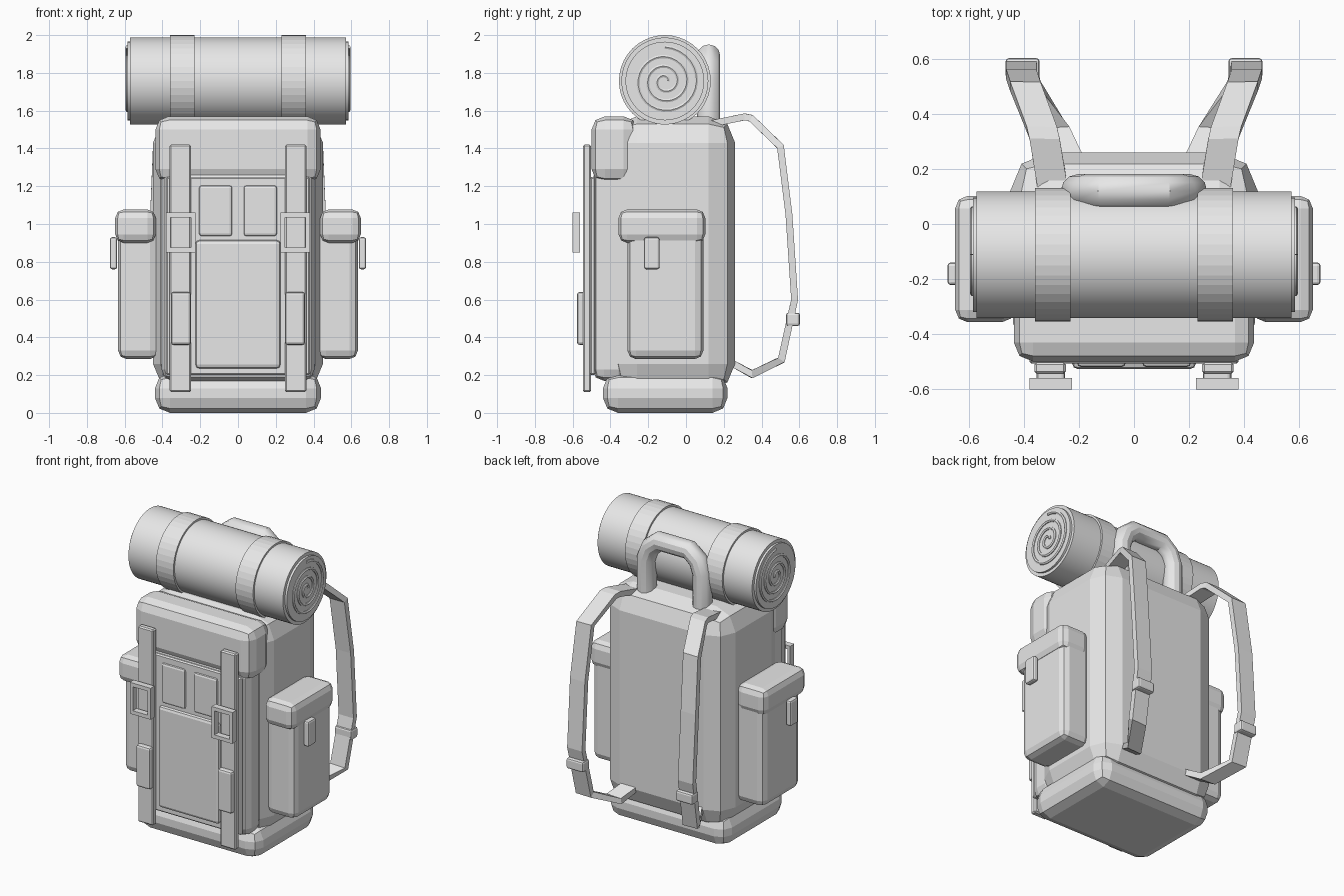
import bpy, bmesh, math
from mathutils import Matrix

if "Cube" in bpy.data.objects:
    bpy.data.objects.remove(bpy.data.objects["Cube"], do_unlink=True)

grey = bpy.data.materials.new("plain_grey")
grey.use_nodes = True
grey.diffuse_color = (0.8, 0.8, 0.8, 1)
grey.node_tree.nodes["Principled BSDF"].inputs["Base Color"].default_value = (0.8, 0.8, 0.8, 1)


def add(name, data):
    obj = bpy.data.objects.new(name, data)
    bpy.context.scene.collection.objects.link(obj)
    data.materials.append(grey)
    return obj


def activate(obj):
    bpy.ops.object.select_all(action='DESELECT')
    obj.select_set(True)
    bpy.context.view_layer.objects.active = obj


def from_bmesh(name, bm):
    bmesh.ops.recalc_face_normals(bm, faces=bm.faces)
    mesh = bpy.data.meshes.new(name)
    bm.to_mesh(mesh)
    bm.free()
    return add(name, mesh)


def box(name, x, y, z, bevel=0.0, segments=2):
    """Bevelled box from its x, y and z ranges."""
    bm = bmesh.new()
    bmesh.ops.create_cube(bm, size=1)
    for v in bm.verts:
        for i, (lo, hi) in enumerate((x, y, z)):
            v.co[i] = (lo + hi) / 2 + v.co[i] * abs(hi - lo)
    if bevel:
        bmesh.ops.bevel(bm, geom=bm.edges[:], offset=bevel, segments=segments,
                        profile=0.5, affect='EDGES', clamp_overlap=True)
    return from_bmesh(name, bm)


def cylinder_x(name, x, radius, sides=48, smooth=True):
    """Cylinder along x, centred on the bedroll axis."""
    bm = bmesh.new()
    bmesh.ops.create_cone(bm, cap_ends=True, segments=sides, radius1=radius,
                          radius2=radius, depth=x[1] - x[0])
    bm.transform(Matrix.Translation(((x[0] + x[1]) / 2, ROLL_Y, ROLL_Z))
                 @ Matrix.Rotation(math.pi / 2, 4, 'Y'))
    obj = from_bmesh(name, bm)
    if smooth:
        activate(obj)
        bpy.ops.object.shade_smooth_by_angle(angle=math.radians(30))
    return obj


def tube(name, points, radius, resolution):
    curve = bpy.data.curves.new(name, 'CURVE')
    curve.dimensions = '3D'
    curve.bevel_depth = radius
    curve.bevel_resolution = resolution
    curve.use_fill_caps = True
    spline = curve.splines.new('POLY')
    spline.points.add(len(points) - 1)
    for p, co in zip(spline.points, points):
        p.co = (*co, 1)
    obj = add(name, curve)
    activate(obj)
    bpy.ops.object.convert(target='MESH')
    bpy.ops.object.shade_smooth_by_angle(angle=math.radians(30))
    return obj


def ribbon(name, path, half_width, thickness):
    """Flat webbing that follows a path, wide along x."""
    bm = bmesh.new()
    rows = [[bm.verts.new((x + s * half_width, y, z)) for s in (-1, 1)] for x, y, z in path]
    for a, b in zip(rows, rows[1:]):
        bm.faces.new((a[0], a[1], b[1], b[0]))
    obj = from_bmesh(name, bm)
    mod = obj.modifiers.new("thickness", 'SOLIDIFY')
    mod.thickness = thickness
    mod.offset = 0
    mod.use_even_offset = True
    return obj


def frame(name, cx, cz, y, outer, inner):
    """Rectangular ring facing the front."""
    bm = bmesh.new()
    corners = ((-1, -1), (1, -1), (1, 1), (-1, 1))
    rings = [[bm.verts.new((cx + sx * w, yy, cz + sz * h)) for sx, sz in corners]
             for (w, h), yy in ((outer, y[0]), (outer, y[1]), (inner, y[1]), (inner, y[0]))]
    for i in range(4):
        a, b = rings[i], rings[(i + 1) % 4]
        for j in range(4):
            k = (j + 1) % 4
            bm.faces.new((a[j], a[k], b[k], b[j]))
    return from_bmesh(name, bm)


# Main bag
box("body", (-0.45, 0.45), (-0.40, 0.26), (0.12, 1.57), 0.14)
box("base", (-0.44, 0.44), (-0.44, 0.22), (0.0, 0.21), 0.08)
box("front_panel", (-0.405, 0.405), (-0.495, -0.30), (0.17, 1.30), 0.06)
box("top_lid", (-0.437, 0.437), (-0.50, -0.26), (1.22, 1.57), 0.07)

# Front pockets
box("front_plate", (-0.38, 0.38), (-0.508, -0.48), (0.20, 1.25), 0.008, 1)
box("large_front_pocket", (-0.225, 0.225), (-0.527, -0.48), (0.235, 0.915), 0.02)

# Bedroll
ROLL_Y, ROLL_Z = -0.112, 1.757
cylinder_x("bedroll", (-0.572, 0.572), 0.23, 64)
cylinder_x("bedroll_core", (-0.586, 0.586), 0.208, 64)

# Carry handle
half = [(0.205, 1.52), (0.205, 1.76), (0.175, 1.84), (0.11, 1.893)]
tube("carry_handle", [(-x, 0.12, z) for x, z in half]
     + [(x, 0.12, z) for x, z in reversed(half)], 0.061, 4)

# Shoulder strap path on the +x side
strap_path = [(0.295, 0.13, 1.53), (0.325, 0.31, 1.567), (0.335, 0.345, 1.56),
              (0.395, 0.50, 1.41), (0.41, 0.545, 1.05), (0.41, 0.575, 0.60),
              (0.395, 0.505, 0.28), (0.29, 0.35, 0.205), (0.24, 0.24, 0.265)]

for side, s in (("left", 1), ("right", -1)):
    def mx(a, b):
        return tuple(sorted((s * a, s * b)))

    # Front pocket, webbing and buckles
    box(side + "_small_front_pocket", mx(0.03, 0.207), (-0.52, -0.48), (0.935, 1.205), 0.015)
    box(side + "_front_strap", mx(0.248, 0.362), (-0.545, -0.503), (0.11, 1.42), 0.008, 1)
    frame(side + "_buckle", s * 0.303, 0.955, (-0.602, -0.56), (0.077, 0.105), (0.055, 0.08))
    box(side + "_strap_tab", mx(0.25, 0.354), (-0.577, -0.53), (0.36, 0.64), 0.014)

    # Side pocket with flap and tab
    box(side + "_side_pocket", mx(0.42, 0.635), (-0.31, 0.092), (0.285, 1.0), 0.045)
    box(side + "_side_flap", mx(0.435, 0.65), (-0.357, 0.102), (0.90, 1.077), 0.045)
    box(side + "_side_tab", mx(0.64, 0.678), (-0.222, -0.14), (0.76, 0.93), 0.012)

    # Bedroll band and rolled end
    cylinder_x(side + "_bedroll_band", mx(0.23, 0.36), 0.243, 40, False)
    turns, steps = 3.25, 90
    spiral = []
    for i in range(steps + 1):
        t = i / steps
        a = math.pi / 2 - (1 - t) * turns * math.tau
        r = 0.015 + 0.165 * t
        spiral.append((s * 0.586, ROLL_Y + r * math.cos(a), ROLL_Z + r * math.sin(a)))
    tube(side + "_bedroll_spiral", spiral, 0.01, 1)

    # Shoulder strap with slider
    ribbon(side + "_shoulder_strap", [(s * x, y, z) for x, y, z in strap_path], 0.055, 0.036)
    box(side + "_strap_slider", mx(0.343, 0.467), (0.53, 0.603), (0.46, 0.53), 0.012)
